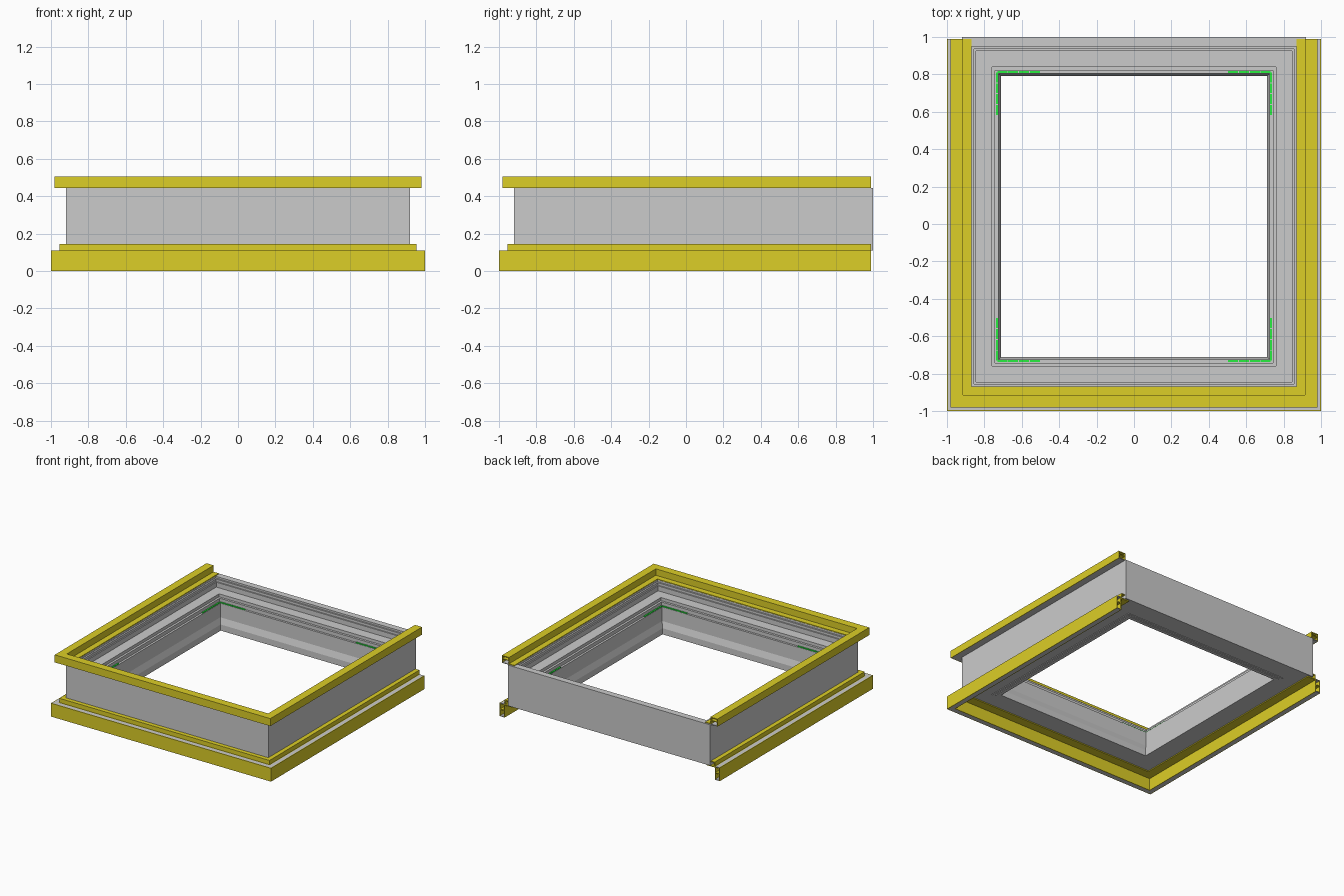
import bpy, bmesh
from mathutils import Vector

if "Cube" in bpy.data.objects:
    bpy.data.objects.remove(bpy.data.objects["Cube"])


def material(name, color):
    m = bpy.data.materials.new(name)
    m.diffuse_color = (*color, 1)
    m.use_nodes = True
    m.node_tree.nodes["Principled BSDF"].inputs["Base Color"].default_value = m.diffuse_color
    return m


YELLOW = material("yellow", (0.72, 0.62, 0.02))
GREEN = material("green", (0.02, 0.85, 0.05))


def finish(name, bm, mat):
    bmesh.ops.recalc_face_normals(bm, faces=bm.faces)
    me = bpy.data.meshes.new(name)
    bm.to_mesh(me)
    bm.free()
    ob = bpy.data.objects.new(name, me)
    bpy.context.collection.objects.link(ob)
    if mat:
        me.materials.append(mat)
    return ob


def sweep(name, profile, mat=None, closed=True):
    """Sweep (half width, height) points round the rectangle, or round three sides only."""
    bm = bmesh.new()
    rings = []
    for corner in range(4):
        ring = []
        for h, z in profile:
            back = h + 0.08 if closed else 0.99
            x, y = [(-h, back), (-h, -h), (h, -h), (h, back)][corner]
            ring.append(bm.verts.new((x, y, z)))
        rings.append(ring)
    n = len(profile)
    for c in range(4 if closed else 3):
        a, b = rings[c], rings[(c + 1) % 4]
        for i in range(n):
            j = (i + 1) % n
            bm.faces.new((a[i], a[j], b[j], b[i]))
    if not closed:
        bm.faces.new(rings[0])
        bm.faces.new(rings[3])
    return finish(name, bm, mat)


def strip(name, h0, h1, z0, z1, mat=None):
    return sweep(name, [(h1, z0), (h1, z1), (h0, z1), (h0, z0)], mat, False)


# Main frame with stepped inner rebates and a sloped lower sill
sweep("frame_body", [
    (.92, .11), (.92, .445), (.868, .445), (.868, .43), (.855, .43),
    (.855, .41), (.845, .41), (.845, .37), (.76, .37), (.76, .345),
    (.742, .345), (.742, .315), (.725, .315), (.725, .20), (.71, .15),
    (.71, .10), (.74, .10), (.74, .105), (.76, .105), (.76, .11)])

# Lower trim: hollow skirt with grey cap and underside, open at the back ends
T = 0.006
strip("skirt_outer", 1 - T, 1, 0, .11, YELLOW)
strip("skirt_inner", .955, .955 + T, 0, .11, YELLOW)
strip("skirt_web", .955 + T, 1 - T, .055, .055 + T, YELLOW)
strip("skirt_cap", .955 + T, 1 - T, .11 - T, .11)
strip("skirt_underside", .955 + T, 1 - T, 0, T)

# Raised lower step and the plate beneath the frame
strip("lower_step_face", .955 - T, .955, .10, .145, YELLOW)
strip("lower_step_top", .92, .955 - T, .145 - T, .145, YELLOW)
strip("lower_plate", .88, .955 - T, .10, .108, YELLOW)

# Upper trim: hollow moulding resting on the rim
strip("upper_trim_outer", .98 - T, .98, .443, .505, YELLOW)
strip("upper_trim_top", .915, .98 - T, .505 - T, .505, YELLOW)
strip("upper_trim_inner", .915, .915 + T, .447, .505 - T, YELLOW)
strip("upper_trim_web", .915 + T, .98 - T, .475, .475 + T, YELLOW)
strip("upper_trim_lip", .868, .915, .446, .452, YELLOW)
strip("upper_trim_underside", .921, .98 - T, .443, .443 + T)

# Green segmented corner strips on the inner ledge
bm = bmesh.new()


def segment(cx, cy, sx, sy):
    vs = bmesh.ops.create_cube(bm, size=1)["verts"]
    for v in vs:
        v.co = Vector((cx + v.co.x * sx, cy + v.co.y * sy, .317 + v.co.z * .008))


H, L, GAP = .733, .058, .005
for sx in (-1, 1):
    for cy, inward in ((-H, 1), (H + .08, -1)):
        for i in range(4):
            d = (i + .5) * L
            segment(sx * (H - d), cy, L - GAP, .012)
            segment(sx * H, cy + inward * d, .012, L - GAP)
finish("corner_strips", bm, GREEN)
